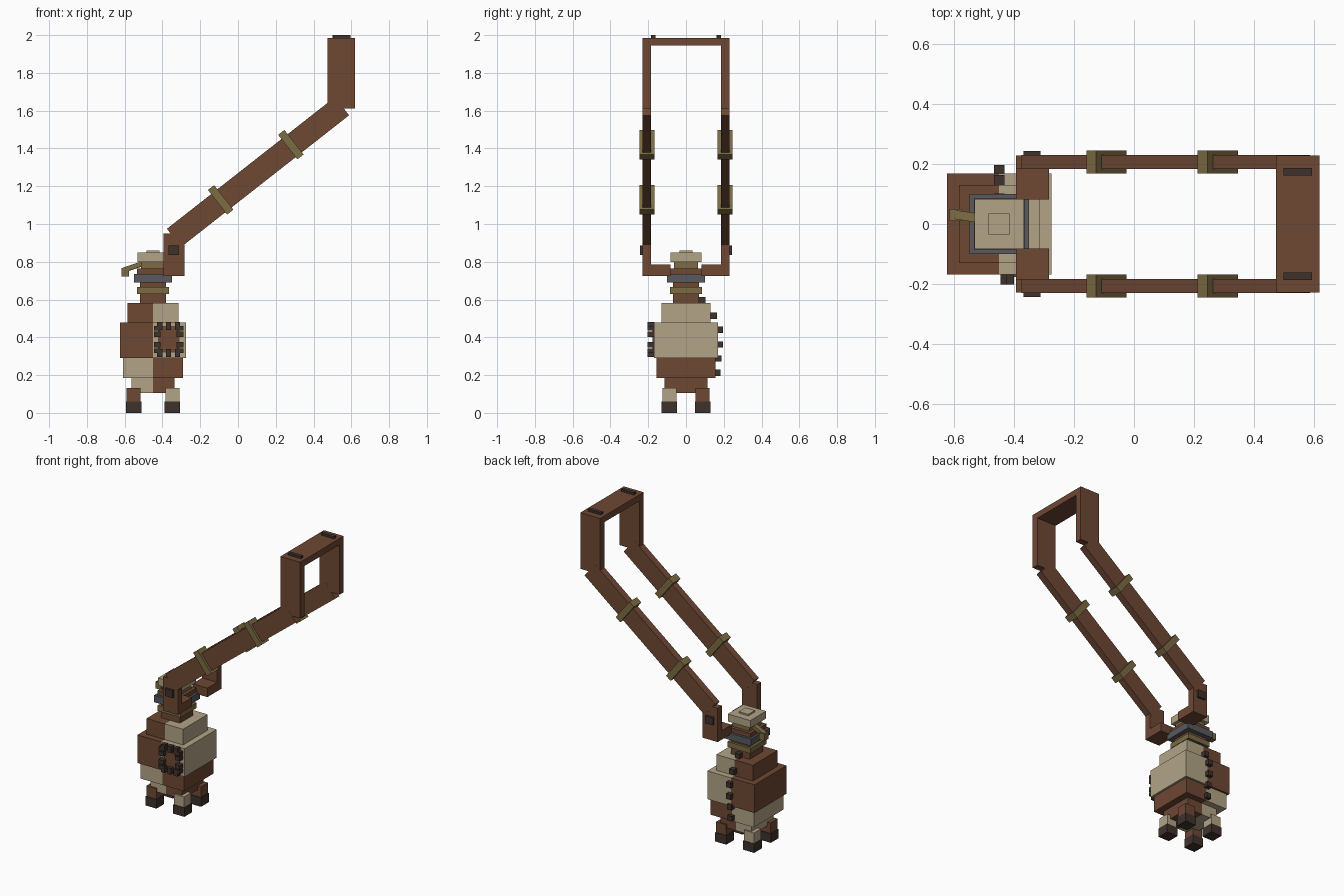
import bpy
import math

cube = bpy.data.objects.get("Cube")
if cube:
    bpy.data.objects.remove(cube, do_unlink=True)


def material(name, rgb):
    def linear(c):
        c /= 255
        return c / 12.92 if c <= 0.04045 else ((c + 0.055) / 1.055) ** 2.4
    colour = [linear(c) for c in rgb] + [1]
    m = bpy.data.materials.new(name)
    m.use_nodes = True
    m.diffuse_color = colour
    bsdf = m.node_tree.nodes["Principled BSDF"]
    bsdf.inputs["Base Color"].default_value = colour
    bsdf.inputs["Roughness"].default_value = 0.9
    return m


BROWN = material("brown leather", (110, 72, 52))
TAN = material("tan hide", (178, 164, 135))
OLIVE = material("dull brass", (124, 108, 68))
DARK = material("dark leather", (63, 50, 44))
GREY = material("grey metal", (88, 89, 94))


def box(name, centre, size, mat, tilt=0, turn=0):
    """Box by centre and full size; tilt lifts its +x end."""
    bpy.ops.mesh.primitive_cube_add(size=1, location=centre, rotation=(0, -tilt, turn))
    ob = bpy.context.object
    ob.name = name
    ob.scale = size
    ob.data.materials.append(mat)
    return ob


CX = -0.45  # vertical axis of the bag

# Stepped body, each tier halved into two colours
tiers = [
    ("body_base", 0.115, 0.115, 0.105, 0.185, TAN, BROWN),
    ("body_lower", 0.16, 0.156, 0.185, 0.29, TAN, BROWN),
    ("body_middle", 0.174, 0.169, 0.29, 0.478, BROWN, TAN),
    ("body_upper", 0.135, 0.13, 0.478, 0.583, BROWN, TAN),
]
for name, hx, hy, z0, z1, right_mat, left_mat in tiers:
    for side, mat in ((-1, right_mat), (1, left_mat)):
        label = "left" if side > 0 else "right"
        box(f"{name}_{label}", (CX + side * hx / 2, 0, (z0 + z1) / 2),
            (hx, 2 * hy, z1 - z0), mat)

# Four legs in alternating colours, with dark feet
for sx in (-1, 1):
    for sy in (-1, 1):
        label = ("front" if sy < 0 else "back") + ("_left" if sx > 0 else "_right")
        x, y = CX + sx * 0.103, sy * 0.088
        box(f"leg_{label}", (x, y, 0.093), (0.074, 0.074, 0.075), BROWN if sx == sy else TAN)
        box(f"foot_{label}", (x, y, 0.03), (0.082, 0.082, 0.06), DARK)

# Neck, collar rings and stopper: half width, bottom, top
neck = [
    ("neck", 0.07, 0.58, 0.692, BROWN),
    ("neck_ring", 0.085, 0.63, 0.666, OLIVE),
    ("collar", 0.1, 0.69, 0.736, GREY),
    ("mouth", 0.085, 0.736, 0.765, BROWN),
    ("stopper_ring", 0.063, 0.765, 0.8, OLIVE),
    ("stopper", 0.083, 0.8, 0.85, TAN),
    ("stopper_knob", 0.035, 0.85, 0.86, TAN),
]
for name, h, z0, z1, mat in neck:
    box(name, (CX, 0, (z0 + z1) / 2), (2 * h, 2 * h, z1 - z0), mat)

# Small lever beside the stopper
box("lever_arm", (-0.555, 0.025, 0.773), (0.1, 0.03, 0.025), OLIVE, math.radians(18), -0.15)
box("lever_tip", (-0.596, 0.03, 0.745), (0.04, 0.04, 0.045), OLIVE)

# Stitched patch on the front
PX, PZ = -0.367, 0.389
box("patch", (PX, -0.172, PZ), (0.115, 0.009, 0.14), BROWN)
for sz in (-1, 1):
    for i in (-1, 0, 1):
        box("patch_stitch", (PX + i * 0.047, -0.185, PZ + sz * 0.072),
            (0.027, 0.035, 0.042), DARK)
    for sx in (-1, 1):
        box("patch_side_stitch", (PX + sx * 0.06, -0.185, PZ + sz * 0.028),
            (0.036, 0.035, 0.028), DARK)
        box("patch_corner_stitch", (PX + sx * 0.06, -0.185, PZ + sz * 0.06),
            (0.036, 0.035, 0.024), DARK)

# Stitches down the back seam
for y, z in ((0.085, 0.597), (0.146, 0.515), (0.18, 0.44),
             (0.18, 0.362), (0.17, 0.288), (0.165, 0.212)):
    box("seam_stitch", (CX, y, z), (0.034, 0.034, 0.034), DARK)

# Carrying strap, the same on both sides
TILT = math.radians(38.1)
for s in (-1, 1):
    label = "back" if s > 0 else "front"
    y = s * 0.207
    box(f"bracket_foot_{label}", (-0.339, s * 0.155, 0.755), (0.111, 0.146, 0.06), BROWN)
    box(f"bracket_{label}", (-0.339, y, 0.838), (0.111, 0.044, 0.226), BROWN)
    box(f"bracket_pin_{label}", (-0.341, s * 0.234, 0.86), (0.056, 0.02, 0.05), DARK)
    box(f"strap_{label}", (0.106, y, 1.275), (1.13, 0.046, 0.122), BROWN, TILT)
    for x, z in ((-0.092, 1.128), (0.28, 1.42)):
        box(f"strap_band_{label}", (x, y, z), (0.042, 0.078, 0.165), OLIVE, TILT)
    box(f"loop_side_{label}", (0.547, y, 1.798), (0.146, 0.045, 0.374), BROWN)
    box(f"loop_plate_{label}", (0.547, s * 0.174, 1.99), (0.096, 0.025, 0.02), DARK)
box("loop_top", (0.547, 0, 1.965), (0.146, 0.459, 0.042), BROWN)
